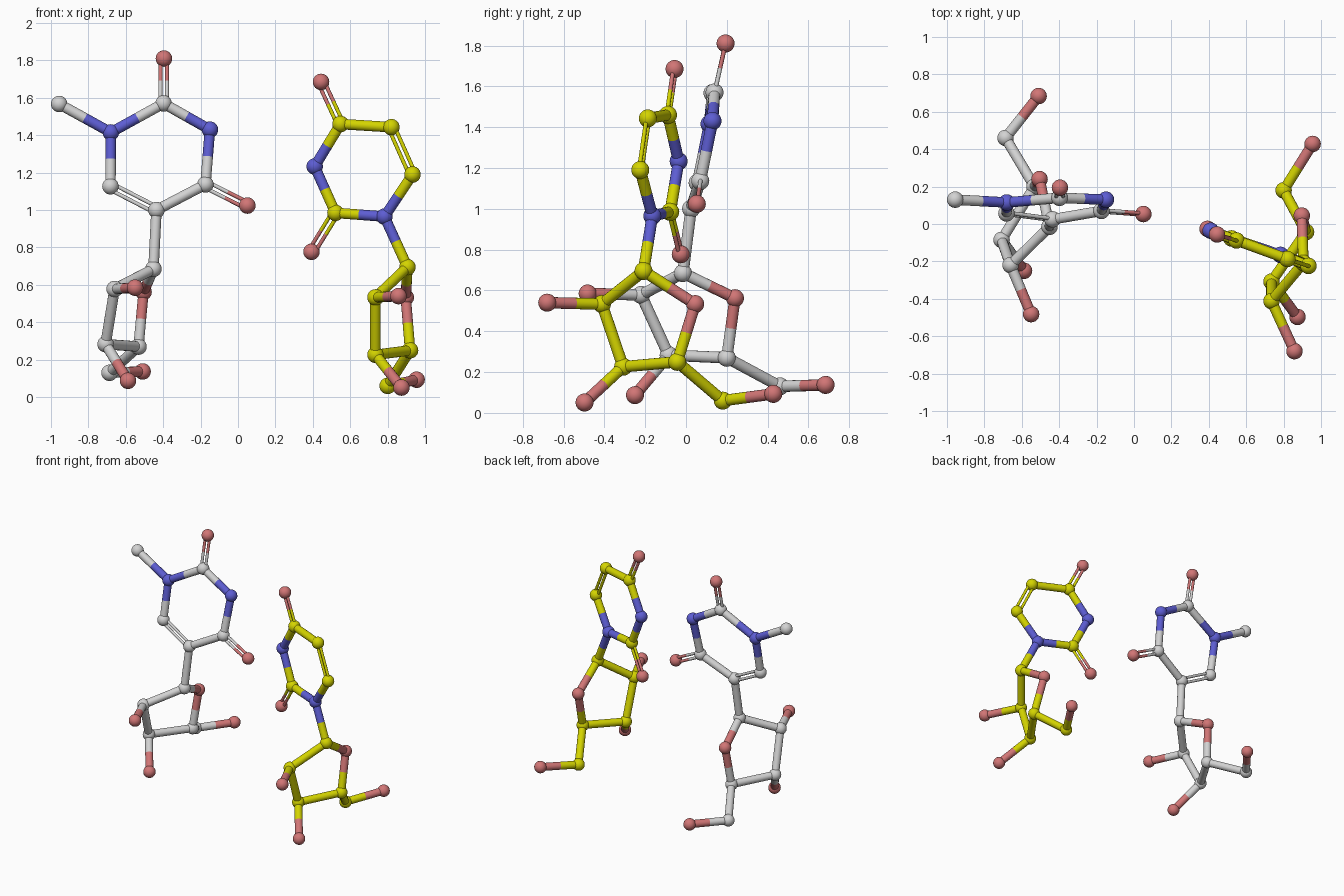
import bpy, bmesh
from mathutils import Vector, Matrix

cube = bpy.data.objects.get("Cube")
if cube:
    bpy.data.objects.remove(cube)

ATOM_R, STICK_R, THIN_R, GAP = 0.044, 0.028, 0.0105, 0.0175


def material(name, rgb):
    m = bpy.data.materials.new(name)
    m.use_nodes = True
    m.diffuse_color = (*rgb, 1)
    bsdf = next(n for n in m.node_tree.nodes if n.type == 'BSDF_PRINCIPLED')
    bsdf.inputs["Base Color"].default_value = (*rgb, 1)
    return m


GREY = material("light grey", (0.65, 0.65, 0.65))
YELLOW = material("yellow", (0.66, 0.66, 0.0))
BLUE = material("blue", (0.11, 0.11, 0.65))
RED = material("soft red", (0.64, 0.18, 0.18))


def finish(name, bm, mats):
    mesh = bpy.data.meshes.new(name)
    bm.to_mesh(mesh)
    bm.free()
    for m in mats:
        mesh.materials.append(m)
    ob = bpy.data.objects.new(name, mesh)
    bpy.context.collection.objects.link(ob)
    mesh.shade_smooth()
    return ob


def ball(name, centre, mat):
    bm = bmesh.new()
    bmesh.ops.create_uvsphere(bm, u_segments=24, v_segments=16, radius=ATOM_R,
                              matrix=Matrix.Translation(centre))
    finish(name, bm, [mat])


def rod(bm, a, b, radius, index):
    d = b - a
    turn = d.to_track_quat('Z', 'Y').to_matrix().to_4x4()
    made = bmesh.ops.create_cone(bm, cap_ends=False, segments=16, radius1=radius,
                                 radius2=radius, depth=d.length,
                                 matrix=Matrix.Translation((a + b) / 2) @ turn)
    for face in {f for v in made["verts"] for f in v.link_faces}:
        face.material_index = index


def bond(name, a, b, mat_a, mat_b, normal=None):
    # Each half takes its own atom's colour; a normal makes a double bond
    bm = bmesh.new()
    mid = (a + b) / 2
    shifts, radius = [Vector()], STICK_R
    if normal:
        side = normal.cross(b - a).normalized() * GAP
        shifts, radius = [side, -side], THIN_R
    for s in shifts:
        rod(bm, a + s, mid + s, radius, 0)
        rod(bm, mid + s, b + s, radius, 1)
    finish(name, bm, [mat_a, mat_b])


# Bonds shared by both molecules
SINGLE = [
    ("ring_nitrogen_a", "ring_carbon_a"), ("ring_carbon_a", "ring_nitrogen_b"),
    ("ring_nitrogen_b", "ring_carbon_b"), ("ring_carbon_b", "ring_carbon_c"),
    ("ring_carbon_d", "ring_nitrogen_a"),
    ("sugar_carbon_a", "sugar_carbon_b"), ("sugar_carbon_b", "sugar_carbon_c"),
    ("sugar_carbon_c", "sugar_carbon_d"), ("sugar_carbon_d", "sugar_oxygen"),
    ("sugar_oxygen", "sugar_carbon_a"), ("sugar_carbon_d", "arm_carbon"),
    ("arm_carbon", "arm_oxygen"), ("sugar_carbon_b", "side_oxygen_a"),
    ("sugar_carbon_c", "side_oxygen_b"),
]
DOUBLE = [("ring_carbon_c", "ring_carbon_d"), ("ring_carbon_a", "top_oxygen_a"),
          ("ring_carbon_b", "top_oxygen_b")]


def molecule(prefix, carbon, atoms, extra):
    pos = {k: Vector(v) for k, v in atoms.items()}

    def mat(key):
        return RED if "oxygen" in key else BLUE if "nitrogen" in key else carbon

    for key, p in pos.items():
        ball(f"{prefix}_{key}", p, mat(key))
    # Flat direction of the six-sided ring
    normal = (pos["ring_carbon_a"] - pos["ring_carbon_c"]).cross(
        pos["ring_nitrogen_a"] - pos["ring_carbon_b"]).normalized()
    for pairs, n in ((SINGLE + extra, None), (DOUBLE, normal)):
        for a, b in pairs:
            bond(f"{prefix}_bond_{a}_to_{b}", pos[a], pos[b], mat(a), mat(b), n)


molecule("grey", GREY, {
    "end_carbon": (-.956, .13, 1.567),
    "ring_nitrogen_a": (-.68, .115, 1.415),
    "ring_carbon_a": (-.398, .14, 1.57),
    "top_oxygen_a": (-.396, .194, 1.81),
    "ring_nitrogen_b": (-.15, .13, 1.43),
    "ring_carbon_b": (-.174, .07, 1.137),
    "top_oxygen_b": (.05, .053, 1.024),
    "ring_carbon_c": (-.436, .025, 1.0),
    "ring_carbon_d": (-.682, .057, 1.127),
    "sugar_carbon_a": (-.452, -.015, .685),
    "sugar_carbon_b": (-.66, -.22, .578),
    "side_oxygen_a": (-.55, -.482, .585),
    "sugar_carbon_c": (-.708, -.085, .283),
    "side_oxygen_b": (-.588, -.25, .087),
    "sugar_carbon_d": (-.532, .2, .27),
    "sugar_oxygen": (-.505, .24, .562),
    "arm_carbon": (-.687, .46, .13),
    "arm_oxygen": (-.51, .684, .137),
}, [("end_carbon", "ring_nitrogen_a"), ("ring_carbon_c", "sugar_carbon_a")])

molecule("yellow", YELLOW, {
    "ring_nitrogen_a": (.783, -.165, .965),
    "ring_carbon_a": (.521, -.077, .985),
    "top_oxygen_a": (.393, -.026, .777),
    "ring_nitrogen_b": (.41, -.036, 1.233),
    "ring_carbon_b": (.548, -.088, 1.46),
    "top_oxygen_b": (.444, -.056, 1.685),
    "ring_carbon_c": (.82, -.187, 1.443),
    "ring_carbon_d": (.933, -.224, 1.19),
    "sugar_carbon_a": (.906, -.208, .695),
    "sugar_carbon_b": (.735, -.412, .533),
    "side_oxygen_a": (.858, -.68, .54),
    "sugar_carbon_c": (.735, -.308, .226),
    "side_oxygen_b": (.874, -.497, .051),
    "sugar_carbon_d": (.92, -.043, .25),
    "sugar_oxygen": (.897, .045, .533),
    "arm_carbon": (.8, .18, .06),
    "arm_oxygen": (.955, .428, .093),
}, [("ring_nitrogen_a", "sugar_carbon_a")])
